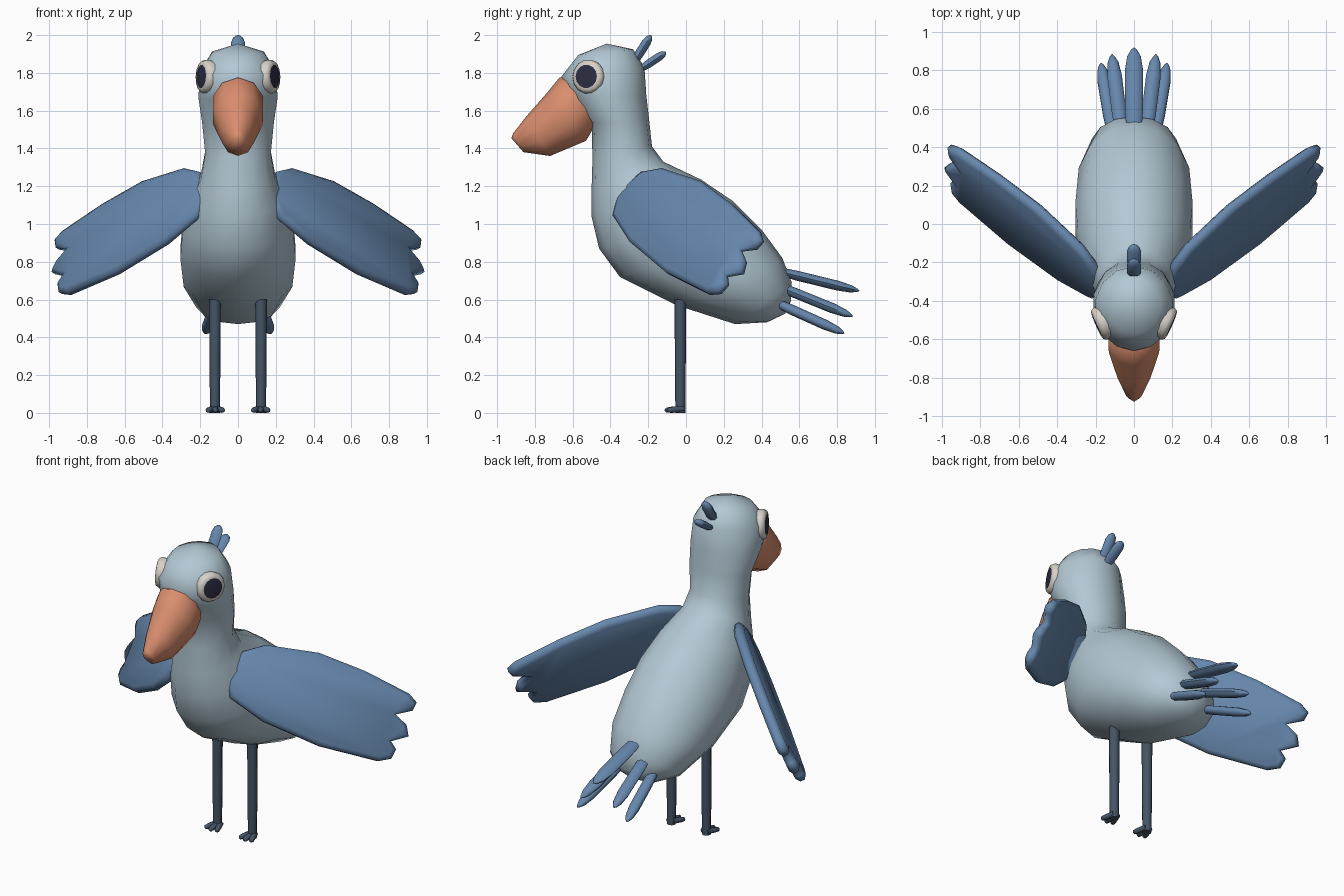
import bpy, bmesh, math
from mathutils import Vector as V

if "Cube" in bpy.data.objects:
    bpy.data.objects.remove(bpy.data.objects["Cube"])


def material(name, rgb):
    m = bpy.data.materials.new(name)
    m.diffuse_color = (*rgb, 1)
    m.use_nodes = True
    m.node_tree.nodes["Principled BSDF"].inputs["Base Color"].default_value = m.diffuse_color
    return m


PALE = material("pale_blue_grey", (0.45, 0.58, 0.66))
BLUE = material("feather_blue", (0.135, 0.245, 0.42))
ORANGE = material("beak_orange", (0.70, 0.27, 0.155))
SLATE = material("leg_slate", (0.06, 0.09, 0.13))
CREAM = material("eye_cream", (0.68, 0.64, 0.58))
DARK = material("pupil_dark", (0.025, 0.027, 0.055))


def finish(name, bm, mats, angle=60):
    bmesh.ops.recalc_face_normals(bm, faces=bm.faces)
    me = bpy.data.meshes.new(name)
    bm.to_mesh(me)
    bm.free()
    ob = bpy.data.objects.new(name, me)
    bpy.context.collection.objects.link(ob)
    for m in mats:
        me.materials.append(m)
    bpy.ops.object.select_all(action='DESELECT')
    ob.select_set(True)
    bpy.context.view_layer.objects.active = ob
    bpy.ops.object.shade_smooth_by_angle(angle=math.radians(angle))
    return ob


def loft(name, rings, start, end, mats, angle=60, last_mat=0):
    """Skin a list of point rings and close both ends to a point."""
    bm = bmesh.new()
    rows = [[bm.verts.new(p) for p in r] for r in rings]
    n = len(rows[0])
    for a, b in zip(rows, rows[1:]):
        for i in range(n):
            j = (i + 1) % n
            bm.faces.new((a[i], a[j], b[j], b[i]))
    for row, tip, mat in ((rows[0], start, 0), (rows[-1], end, last_mat)):
        t = bm.verts.new(tip)
        for i in range(n):
            bm.faces.new((row[i], row[(i + 1) % n], t)).material_index = mat
    return finish(name, bm, mats, angle)


def section(ay, az, by, bz, w, n):
    """Oval ring spanning two side-profile points with half width w."""
    a, b = V((0, ay, az)), V((0, by, bz))
    c, h = (a + b) / 2, (b - a) / 2
    return [c + h * math.cos(t) + V((w * math.sin(t), 0, 0))
            for t in (2 * math.pi * i / n for i in range(n))]


def tube(name, p, q, side, rw, rt, profile, mat, n=8):
    """Oval tube from p to q; profile holds (position, scale) pairs."""
    p, q = V(p), V(q)
    d = (q - p).normalized()
    s = (V(side) - d * d.dot(V(side))).normalized()
    u = d.cross(s)
    rings = [[p.lerp(q, t) + (s * rw * math.cos(2 * math.pi * i / n)
              + u * rt * math.sin(2 * math.pi * i / n)) * k for i in range(n)]
             for t, k in profile]
    return loft(name, rings, p, q, [mat])


# Head, neck and body in one skin
body = [(-0.57, 1.895, -0.28, 1.925, 0.14), (-0.66, 1.78, -0.22, 1.83, 0.205),
        (-0.61, 1.66, -0.21, 1.68, 0.215), (-0.50, 1.53, -0.195, 1.55, 0.195),
        (-0.495, 1.35, -0.18, 1.41, 0.178), (-0.50, 1.18, -0.12, 1.33, 0.20),
        (-0.50, 1.04, 0.08, 1.235, 0.255), (-0.46, 0.87, 0.25, 1.12, 0.30),
        (-0.35, 0.72, 0.40, 0.97, 0.313), (-0.05, 0.57, 0.51, 0.82, 0.295),
        (0.26, 0.47, 0.56, 0.69, 0.225), (0.43, 0.48, 0.555, 0.59, 0.12)]
loft("body", [section(*r, 14) for r in body], (0, -0.42, 1.955),
     (0, 0.525, 0.525), [PALE])

# Drooping beak
beak = [(-0.47, 1.55, -0.61, 1.775, 0.11), (-0.50, 1.49, -0.67, 1.775, 0.14),
        (-0.53, 1.44, -0.74, 1.69, 0.138), (-0.72, 1.36, -0.845, 1.57, 0.09),
        (-0.86, 1.38, -0.915, 1.48, 0.042)]
loft("beak", [section(*r, 10) for r in beak], (0, -0.54, 1.66),
     (0, -0.925, 1.455), [ORANGE])

FEATHER = [(0, 0.75), (0.3, 1), (0.75, 1), (0.9, 0.75), (0.97, 0.35)]

# Crest
tube("crest_tall", (0, -0.28, 1.85), (0, -0.185, 2.0), (1, 0, 0), 0.036, 0.024, FEATHER, BLUE)
tube("crest_short", (0, -0.24, 1.82), (0, -0.105, 1.91), (1, 0, 0), 0.036, 0.022, FEATHER, BLUE)

# Tail
tube("tail_middle", (0, 0.45, 0.76), (0, 0.92, 0.645), (1, 0, 0), 0.047, 0.026, FEATHER, BLUE)

# Wing outline in side profile (y, z), laid on a slanted plane
WING = [(-0.38, 1.04), (-0.36, 1.13), (-0.30, 1.21), (-0.23, 1.27), (-0.12, 1.29),
        (0.09, 1.22), (0.25, 1.10), (0.39, 0.96), (0.405, 0.91), (0.37, 0.87),
        (0.29, 0.86), (0.315, 0.80), (0.30, 0.74), (0.215, 0.725), (0.22, 0.68),
        (0.18, 0.635), (0.12, 0.63), (-0.10, 0.74), (-0.29, 0.90)]
NORMAL = V((1, -0.854, 0.6225)).normalized()

for side, sx in (("left", 1), ("right", -1)):
    def flip(p):
        return V((p[0] * sx, p[1], p[2]))

    # Wing: slab with inset, puffed faces
    bm = bmesh.new()
    pts = [V((1.182 + 0.854 * y - 0.6225 * z, y, z)) for y, z in WING]
    up = [bm.verts.new(flip(p + NORMAL * 0.014)) for p in pts]
    lo = [bm.verts.new(flip(p - NORMAL * 0.014)) for p in pts]
    for i in range(len(pts)):
        j = (i + 1) % len(pts)
        bm.faces.new((up[i], up[j], lo[j], lo[i]))
    big = [bm.faces.new(up), bm.faces.new(lo[::-1])]
    bmesh.ops.recalc_face_normals(bm, faces=bm.faces)
    bmesh.ops.inset_region(bm, faces=big, thickness=0.025, depth=0.018)
    finish(side + "_wing", bm, [BLUE], 75)

    # Outer tail feathers
    tube(side + "_tail_inner", flip((0.06, 0.44, 0.69)), flip((0.115, 0.885, 0.51)),
         (1, 0, 0), 0.038, 0.027, FEATHER, BLUE)
    tube(side + "_tail_outer", flip((0.105, 0.44, 0.60)), flip((0.172, 0.84, 0.42)),
         (1, 0, 0), 0.035, 0.027, FEATHER, BLUE)

    # Eye: turned disc with a dark centre
    c, d = V((0.166, -0.515, 1.78)), V((0.91, -0.41, 0.04)).normalized()
    s = d.cross(V((0, 0, 1))).normalized()
    u = s.cross(d)
    rings = [[flip(c + d * h + (s * math.cos(a) + u * math.sin(a)) * r)
              for a in (2 * math.pi * i / 14 for i in range(14))]
             for h, r in ((-0.03, 0.085), (0.008, 0.091), (0.028, 0.08), (0.032, 0.062))]
    loft(side + "_eye", rings, flip(c - d * 0.03), flip(c + d * 0.035),
         [CREAM, DARK], 60, 1)

    # Leg and three toes
    tube(side + "_leg", flip((0.122, -0.03, 0.60)), flip((0.122, -0.03, 0.0)),
         (1, 0, 0), 0.031, 0.031, [(0, 1), (0.6, 0.92), (1, 0.85)], SLATE)
    for k in (-1, 0, 1):
        tube(f"{side}_toe_{k + 2}", flip((0.12 + 0.012 * k, -0.02, 0.022)),
             flip((0.12 + 0.042 * k, -0.115 + 0.012 * abs(k), 0.013)), (1, 0, 0),
             0.018, 0.017, [(0, 1), (0.6, 0.95), (0.9, 0.75)], SLATE)
